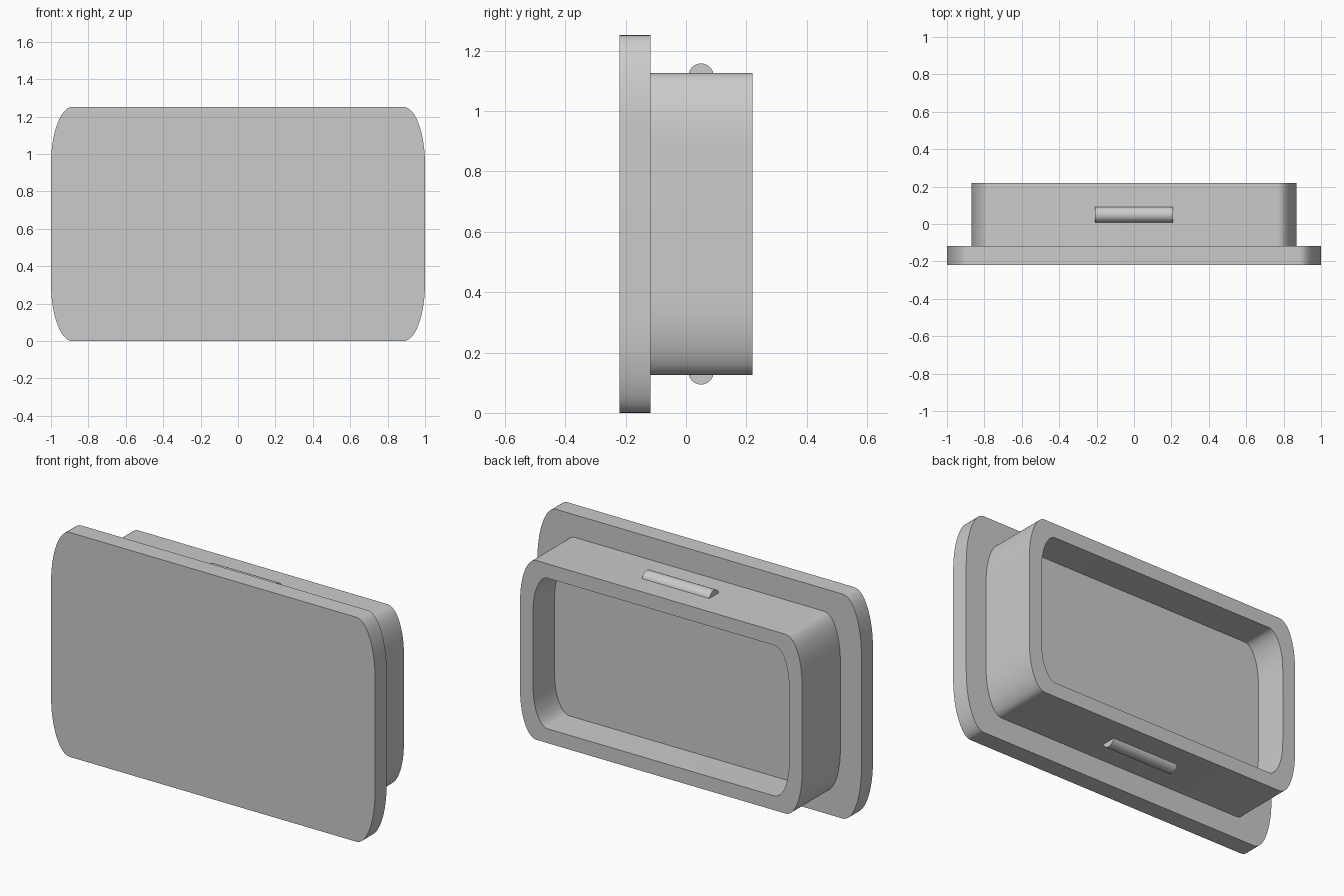
import bpy, bmesh, math

cube = bpy.data.objects.get("Cube")
if cube:
    bpy.data.objects.remove(cube, do_unlink=True)

MID_Z = 0.626
grey = bpy.data.materials.new("plain_grey")
grey.use_nodes = True
colour = (0.6, 0.6, 0.6, 1)
grey.diffuse_color = colour
grey.node_tree.nodes["Principled BSDF"].inputs["Base Color"].default_value = colour


def finish(name, bm):
    bmesh.ops.recalc_face_normals(bm, faces=bm.faces)
    mesh = bpy.data.meshes.new(name)
    bm.to_mesh(mesh)
    bm.free()
    mesh.materials.append(grey)
    obj = bpy.data.objects.new(name, mesh)
    bpy.context.collection.objects.link(obj)
    bpy.ops.object.select_all(action='DESELECT')
    obj.select_set(True)
    bpy.context.view_layer.objects.active = obj
    bpy.ops.object.shade_smooth_by_angle(angle=math.radians(35))
    return obj


def rounded_loop(bm, y, half_x, half_z, rx, rz, steps=16):
    """Rectangle in the xz plane with elliptical corners."""
    verts = []
    for corner, (sx, sz) in enumerate([(1, 1), (-1, 1), (-1, -1), (1, -1)]):
        for i in range(steps + 1):
            a = (corner + i / steps) * math.pi / 2
            verts.append(bm.verts.new((sx * (half_x - rx) + rx * math.cos(a), y,
                                       MID_Z + sz * (half_z - rz) + rz * math.sin(a))))
    return verts


# Cover plate, collar and recess as one closed loft
plate = (1.0, 0.626, 0.115, 0.31)
collar = (0.87, 0.5, 0.1, 0.25)
recess = (0.79, 0.42, 0.09, 0.21)
sections = [(-0.22, plate), (-0.118, plate), (-0.118, collar),
            (0.22, collar), (0.22, recess), (0.03, recess)]
bm = bmesh.new()
loops = [rounded_loop(bm, y, *shape) for y, shape in sections]
for a, b in zip(loops, loops[1:]):
    for i in range(len(a)):
        j = (i + 1) % len(a)
        bm.faces.new((a[i], a[j], b[j], b[i]))
bm.faces.new(loops[0])
bm.faces.new(loops[-1])
finish("cover_body", bm)


# Rounded snap ridges above and below the collar
def snap_ridge(name, side):
    bm = bmesh.new()
    radius, base = 0.042, 0.49
    ends = []
    for x in (-0.208, 0.208):
        ends.append([bm.verts.new((x, 0.05 + radius * math.cos(math.pi * i / 16),
                                   MID_Z + side * (base + radius * math.sin(math.pi * i / 16))))
                     for i in range(17)])
    a, b = ends
    for i in range(len(a)):
        j = (i + 1) % len(a)
        bm.faces.new((a[i], a[j], b[j], b[i]))
    bm.faces.new(a)
    bm.faces.new(b)
    finish(name, bm)


snap_ridge("top_snap_ridge", 1)
snap_ridge("bottom_snap_ridge", -1)
